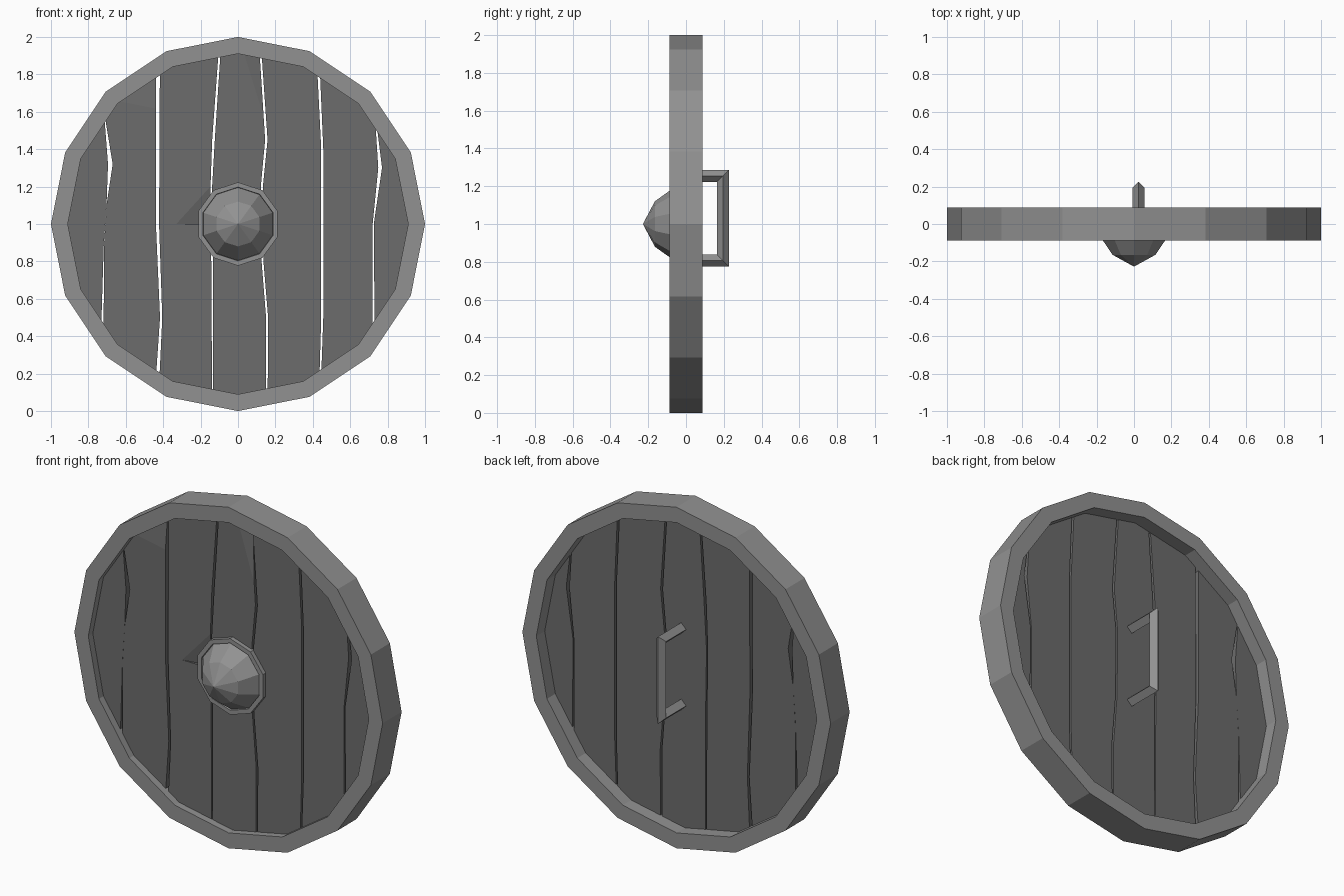
import bpy, bmesh, math
from mathutils import Vector

if "Cube" in bpy.data.objects:
    bpy.data.objects.remove(bpy.data.objects["Cube"])

FRONT, BACK = -0.046, 0.01      # plank faces


def material(name, v):
    m = bpy.data.materials.new(name)
    m.diffuse_color = (v, v, v, 1)
    m.use_nodes = True
    m.node_tree.nodes["Principled BSDF"].inputs["Base Color"].default_value = m.diffuse_color
    return m


METAL, WOOD = material("metal_grey", 0.285), material("wood_grey", 0.15)


def make(name, bm, mat):
    bmesh.ops.recalc_face_normals(bm, faces=bm.faces)
    me = bpy.data.meshes.new(name)
    bm.to_mesh(me)
    bm.free()
    me.materials.append(mat)
    ob = bpy.data.objects.new(name, me)
    bpy.context.collection.objects.link(ob)
    return ob


def lathe(name, profile, sides, mat, closed=False):
    """Spin (radius, y) points about the y axis through z = 1."""
    bm = bmesh.new()
    rings = []
    for r, y in profile:
        if r == 0:
            rings.append([bm.verts.new((0, y, 1))] * sides)
        else:
            rings.append([bm.verts.new((r * math.sin(a), y, 1 + r * math.cos(a)))
                          for a in (2 * math.pi * i / sides for i in range(sides))])
    pairs = list(zip(rings, rings[1:])) + ([(rings[-1], rings[0])] if closed else [])
    for a, b in pairs:
        for i in range(sides):
            j = (i + 1) % sides
            bm.faces.new(dict.fromkeys((a[i], a[j], b[j], b[i])))
    return make(name, bm, mat)


def boolean(ob, cutter, operation):
    cutter.hide_render = True
    cutter.display_type = 'WIRE'
    m = ob.modifiers.new(operation.title(), 'BOOLEAN')
    m.object, m.operation, m.solver = cutter, operation, 'EXACT'


# Rim
lathe("rim", [(1, -0.088), (1, 0.088), (0.91, 0.088), (0.91, -0.088)], 16, METAL, closed=True)

# Boss with flange on the front
lathe("boss", [(0, -0.04), (0.223, -0.04), (0.223, -0.072), (0.197, -0.072),
               (0.195, -0.06), (0.12, -0.165), (0, -0.228)], 10, METAL)

# Planks: cracks between them as (z, left side, right side), bottom to top
cracks = [
    [(0.0, -0.73, -0.718), (0.49, -0.73, -0.718), (0.88, -0.718, -0.717), (1.1, -0.703, -0.703),
     (1.32, -0.695, -0.67), (1.54, -0.712, -0.706), (2, -0.73, -0.725)],
    [(0, -0.46, -0.445), (0.22, -0.436, -0.418), (0.5, -0.417, -0.405),
     (1, -0.439, -0.422), (2, -0.439, -0.417)],
    [(0, -0.138, -0.134), (0.8, -0.143, -0.134), (1.17, -0.148, -0.14),
     (1.45, -0.138, -0.124), (2, -0.098, -0.088)],
    [(0, 0.15, 0.158), (0.5, 0.15, 0.161), (0.8, 0.126, 0.136), (1.2, 0.122, 0.133),
     (1.45, 0.145, 0.158), (2, 0.11, 0.12)],
    [(0, 0.43, 0.438), (0.5, 0.445, 0.456), (1.4, 0.445, 0.456), (2, 0.415, 0.43)],
    [(0, 0.72, 0.73), (0.5, 0.72, 0.73), (1, 0.72, 0.726),
     (1.3, 0.75, 0.77), (1.5, 0.737, 0.745), (2, 0.72, 0.73)],
]
disc = lathe("plank_trim_cutter", [(0, -0.2), (0.915, -0.2), (0.915, 0.2), (0, 0.2)], 16, WOOD)
planks = []
for i in range(7):
    left = [(c[2], c[0]) for c in cracks[i - 1]] if i > 0 else [(-1, 0), (-1, 2)]
    right = [(c[1], c[0]) for c in cracks[i]] if i < 6 else [(1, 0), (1, 2)]
    bm = bmesh.new()
    face = bm.faces.new([bm.verts.new((x, FRONT, z)) for x, z in right + left[::-1]])
    ext = bmesh.ops.extrude_face_region(bm, geom=[face], use_keep_orig=True)
    verts = [v for v in ext["geom"] if isinstance(v, bmesh.types.BMVert)]
    bmesh.ops.translate(bm, verts=verts, vec=(0, BACK - FRONT, 0))
    ob = make(f"plank_{i + 1}", bm, WOOD)
    boolean(ob, disc, 'INTERSECT')
    planks.append(ob)

# Chips: sloping cuts, two corners on the surface and one deep
chips = [(1, (-0.68, 1.665), (-0.40, 1.61), (-0.45, 2.0), 0.04),
         (2, (-0.33, 1.0), (-0.13, 1.22), (-0.13, 1.0), 0.035),
         (3, (0.02, 1.95), (0.16, 1.5), (0.2, 1.95), 0.045)]
for n, a, b, c, depth in chips:
    bm = bmesh.new()
    for (x, z), y in ((a, FRONT), (b, FRONT), (c, FRONT + depth)):
        bm.verts.new((x, y, z))
        bm.verts.new((x, -0.2, z))
    bmesh.ops.convex_hull(bm, input=bm.verts)
    boolean(planks[n], make(f"chip_cutter_{n}", bm, WOOD), 'DIFFERENCE')

# Handle: diamond section swept along a squared loop on the back
bm = bmesh.new()
h, cx = 0.032, 0.024
rings = []
for y, z, dy, dz in ((0.005, 0.807, 0, -1), (0.195, 0.807, 1, -1),
                     (0.195, 1.255, 1, 1), (0.005, 1.255, 0, 1)):
    c, out = Vector((cx, y, z)), Vector((0, dy, dz)) * h
    side = Vector((h, 0, 0))
    rings.append([bm.verts.new(p) for p in (c + out, c + side, c - out, c - side)])
for a, b in zip(rings, rings[1:]):
    for i in range(4):
        j = (i + 1) % 4
        bm.faces.new((a[i], a[j], b[j], b[i]))
bm.faces.new(rings[0])
bm.faces.new(rings[-1])
make("handle", bm, METAL)
